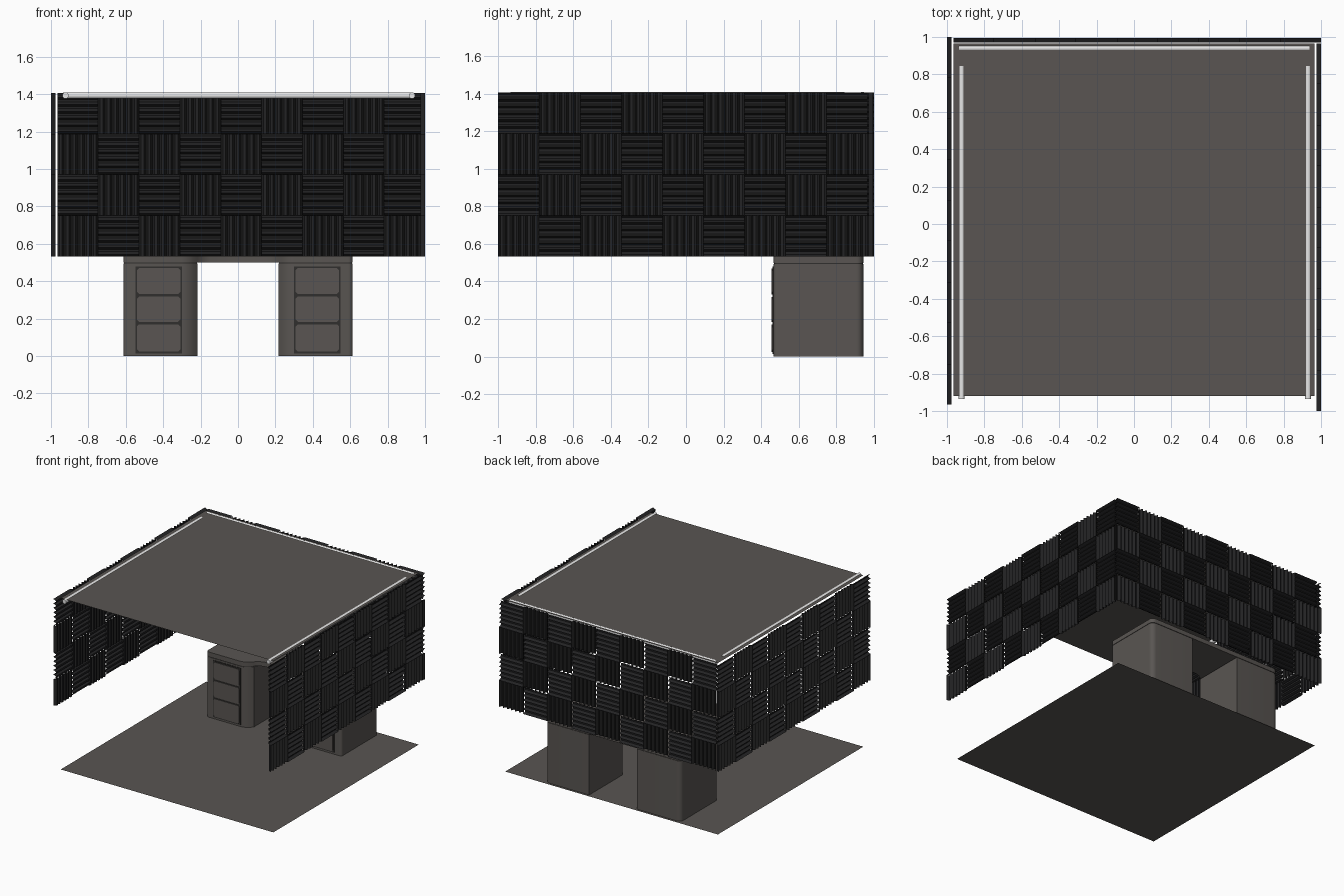
import bpy, bmesh, math
from mathutils import Matrix, Vector

if "Cube" in bpy.data.objects:
    bpy.data.objects.remove(bpy.data.objects["Cube"])

def mat(name, c):
    m = bpy.data.materials.new(name)
    m.diffuse_color = (*c, 1)
    m.use_nodes = True
    m.node_tree.nodes["Principled BSDF"].inputs["Base Color"].default_value = m.diffuse_color
    return m

GREY = mat("warm grey", (0.1, 0.091, 0.084))
FOAM = mat("charcoal foam", (0.017, 0.017, 0.018))
WHITE = mat("lamp white", (0.8, 0.8, 0.8))
DARK = mat("dark groove", (0.03, 0.028, 0.026))

def finish(bm, name, m, smooth=False):
    me = bpy.data.meshes.new(name)
    bm.to_mesh(me)
    bm.free()
    ob = bpy.data.objects.new(name, me)
    bpy.context.collection.objects.link(ob)
    me.materials.append(m)
    if smooth:
        bpy.context.view_layer.objects.active = ob
        ob.select_set(True)
        bpy.ops.object.shade_smooth_by_angle(angle=math.radians(35))
        ob.select_set(False)
    return ob

def sheet(name, z):
    bm = bmesh.new()
    bm.faces.new([bm.verts.new((x, y, z)) for x, y in
                  ((-.965, -.92), (.965, -.92), (.965, .965), (-.965, .965))])
    return finish(bm, name, GREY)

def prism(name, pts, z0, z1, m=GREY, smooth=True):
    bm = bmesh.new()
    f = bm.faces.new([bm.verts.new((x, y, z0)) for x, y in pts])
    top = bmesh.ops.extrude_face_region(bm, geom=[f])["geom"]
    bmesh.ops.translate(bm, vec=(0, 0, z1 - z0),
                        verts=[v for v in top if isinstance(v, bmesh.types.BMVert)])
    bmesh.ops.recalc_face_normals(bm, faces=bm.faces)
    return finish(bm, name, m, smooth)

def box(name, x0, x1, y0, y1, z0, z1, m):
    return prism(name, [(x0, y0), (x1, y0), (x1, y1), (x0, y1)], z0, z1, m, False)

def arc(cx, cy, r, a0, a1, n=6):
    return [(cx + r * math.cos(math.radians(a0 + (a1 - a0) * i / n)),
             cy + r * math.sin(math.radians(a0 + (a1 - a0) * i / n))) for i in range(n + 1)]

# floor and ceiling sheets
sheet("floor", 0)
sheet("ceiling", 1.406)

# ribbed foam walls: checkerboard of wedge tiles, ribs run up or across
T, RIBS, DEPTH = 1.966 / 9, 6, 0.024
def foam_wall(name, origin, along, inward, parity):
    bm = bmesh.new()
    o, u, n, w = Vector(origin), Vector(along), Vector(inward), Vector((0, 0, 1))
    p = T / RIBS
    for c in range(9):
        for r in range(4):
            across = (c + r) % 2 == parity
            a, b = (w, u) if across else (u, w)
            base = o + u * (c * T) + w * (r * T)
            prof = []
            for i in range(RIBS):
                prof += [(i * p, 0), (i * p + p * .3, DEPTH), (i * p + p * .7, DEPTH)]
            prof.append((T, 0))
            rows = [[bm.verts.new(base + a * s + n * d + b * e) for s, d in prof] for e in (0, T)]
            for i in range(len(prof) - 1):
                q = [rows[0][i], rows[0][i + 1], rows[1][i + 1], rows[1][i]]
                bm.faces.new(q if across else q[::-1])
    return finish(bm, name, FOAM)

Z0 = 0.533
foam_wall("back_foam_wall", (-.966, .995, Z0), (1, 0, 0), (0, -1, 0), 1)
foam_wall("right_foam_wall", (1, -1, Z0), (0, 1, 0), (-1, 0, 0), 1)
foam_wall("left_foam_wall", (-1, -.966, Z0), (0, 1, 0), (1, 0, 0), 1)

# lamp tubes just under the ceiling
def tube(name, centre, length, rot):
    bm = bmesh.new()
    bmesh.ops.create_cone(bm, cap_ends=True, segments=20, radius1=.017, radius2=.017,
                          depth=length, matrix=Matrix.Translation(centre) @ rot)
    return finish(bm, name, WHITE, True)

RY, RX = Matrix.Rotation(math.pi / 2, 4, 'Y'), Matrix.Rotation(math.pi / 2, 4, 'X')
tube("back_lamp_tube", (0.002, .94, 1.393), 1.875, RY)
tube("left_lamp_tube", (-.922, -.045, 1.393), 1.78, RX)
tube("right_lamp_tube", (.93, -.045, 1.393), 1.78, RX)

# desk top with recessed, curved front between the pedestals
half = [(.61 - .04, .94)]
def right_outline():
    pts = arc(.575, .905, .04, 90, 0) + arc(.59, .49, .025, 0, -90)
    pts = [(min(x, .613), y) for x, y in pts]
    return pts + [(.30, .465), (.27, .472), (.24, .49), (.217, .515)]

out = right_outline() + [(.19, .54), (.15, .555)]
prism("desk_top", out + [(-x, y) for x, y in reversed(out)], .499, .535)

for s, side in ((-1, "left"), (1, "right")):
    # pedestal with rounded corners
    ped = right_outline() + [(.217, .945)]
    prism(side + "_pedestal", [(s * x, y) for x, y in ped], 0, .494)
    # shadow gap under the desk top
    gap = [(s * (.415 + (x - .415) * .985), .7 + (y - .7) * .985) for x, y in ped]
    prism(side + "_top_gap", gap, .494, .499, DARK)
    # drawers: dark frame plate with three fronts
    xa, xb = sorted((s * .30, s * .548))
    box(side + "_drawer_frame", xa, xb, .461, .466, .014, .48, DARK)
    for i, (z0, z1) in enumerate(((.024, .17), (.183, .318), (.331, .47))):
        bm = bmesh.new()
        x0, x1, c = xa + .008, xb - .008, .012
        loop = [(x0 + c, z0), (x1 - c, z0), (x1, z0 + c), (x1, z1 - c),
                (x1 - c, z1), (x0 + c, z1), (x0, z1 - c), (x0, z0 + c)]
        f = bm.faces.new([bm.verts.new((x, .462, z)) for x, z in loop])
        g = bmesh.ops.extrude_face_region(bm, geom=[f])["geom"]
        bmesh.ops.translate(bm, vec=(0, -.006, 0),
                            verts=[v for v in g if isinstance(v, bmesh.types.BMVert)])
        bmesh.ops.recalc_face_normals(bm, faces=bm.faces)
        finish(bm, f"{side}_drawer_{i + 1}", GREY)
